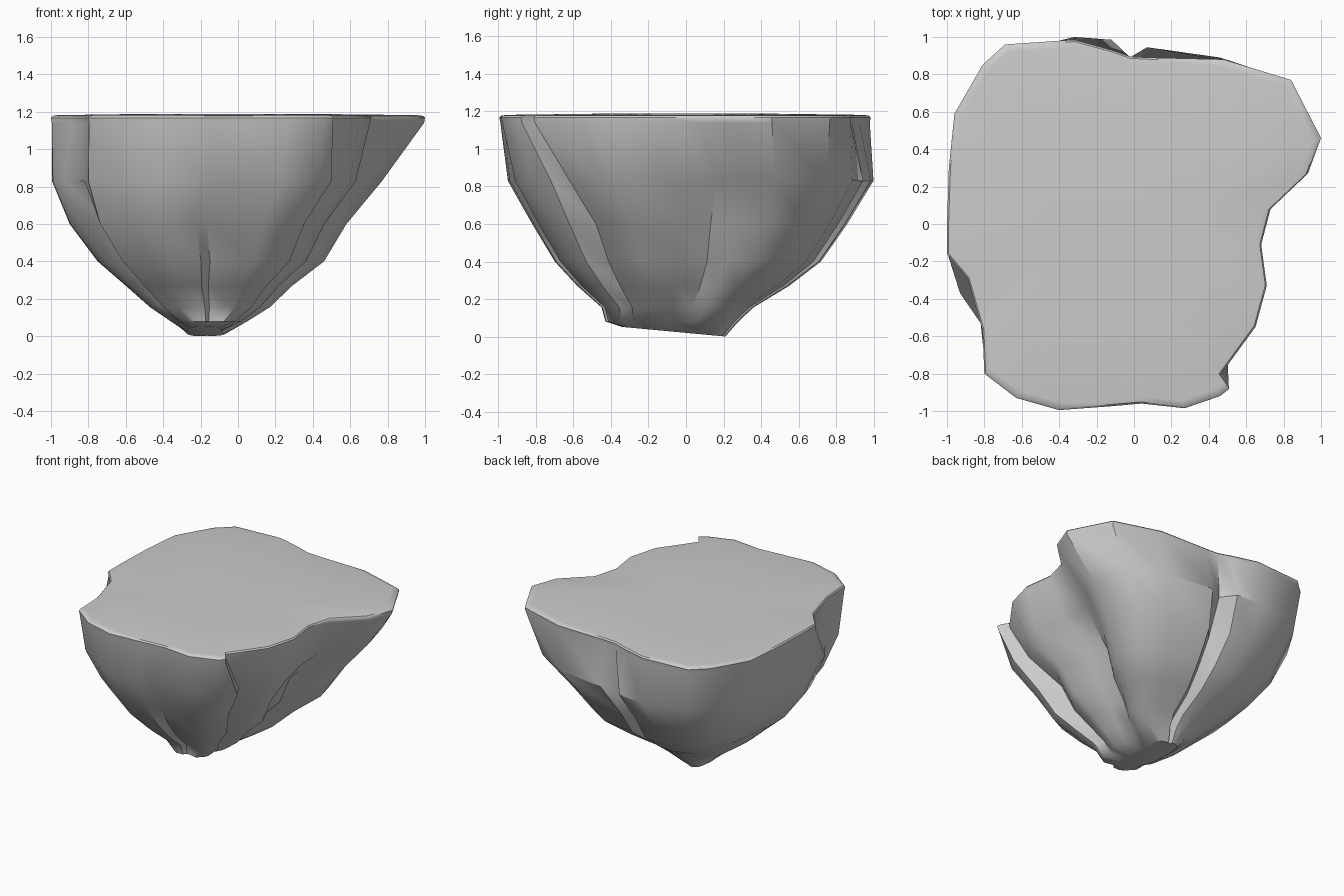
import bpy, bmesh

if "Cube" in bpy.data.objects:
    bpy.data.objects.remove(bpy.data.objects["Cube"])

# Rim outline seen from above (counter-clockwise) and the matching outline at mid height
RIM = [(1, .46), (.84, .77), (.48, .88), (.07, .89), (-.02, .895), (-.12, .93), (-.32, .985),
       (-.69, .96), (-.81, .85), (-.96, .59), (-.99, .3), (-1, 0), (-1, -.16), (-.89, -.29),
       (-.81, -.57), (-.8, -.8), (-.63, -.93), (-.4, -.995), (-.13, -.975), (.04, -.96),
       (.27, -.985), (.46, -.92), (.51, -.88), (.46, -.81), (.65, -.55), (.71, -.33),
       (.68, -.11), (.73, .08), (.93, .27)]
MID = [(.77, .48), (.7, .75), (.46, .89), (.07, .945), (-.04, .88), (-.12, .985), (-.32, 1),
       (-.64, .92), (-.78, .8), (-.92, .57), (-.96, .3), (-.995, 0), (-.99, -.18), (-.93, -.37),
       (-.82, -.53), (-.8, -.72), (-.58, -.88), (-.4, -.95), (-.19, -.94), (-.12, -.91),
       (.24, -.91), (.43, -.82), (.5, -.72), (.44, -.62), (.6, -.46), (.63, -.3),
       (.58, -.05), (.57, .16), (.67, .3)]
# Lower rings: z, x min, x max, y min, y max
LOWER = [(.6, -.9, .58, -.82, .86), (.4, -.75, .46, -.7, .72), (.27, -.6, .29, -.58, .55),
         (.155, -.47, .17, -.45, .36), (.08, -.36, .05, -.43, .28)]
# Outline points that form grooves, with how far each is pushed inward lower down
GROOVES = {4: .9, 14: .9, 19: .95, 23: .9, 24: .93, 26: .92, 27: .9}
# Points of the right-hand ridge, which keeps towards the back as it descends
RIDGE = {0, 27, 28}


def scaled(outline, s):
    return [(-.1 + (x + .1) * s, y * s) for x, y in outline]


def fitted(x0, x1, y0, y1, groove=True):
    """Mid outline squeezed into the given extents, grooves deepened."""
    cx, cy, pts = (x0 + x1) / 2, (y0 + y1) / 2, []
    for i, (x, y) in enumerate(MID):
        px = x0 + (x + .995) / 1.765 * (x1 - x0)
        py = y0 + (y + .95) / 1.95 * (y1 - y0)
        g = GROOVES.get(i, 1) if groove else 1
        shift = .05 * (1 - (y1 - y0) / 1.95) if groove and i in RIDGE else 0
        pts.append((cx + (px - cx) * g, cy + (py - cy) * g + shift))
    return pts


bm = bmesh.new()


def ring(points, z):
    return [bm.verts.new((x, y, z(y) if callable(z) else z)) for x, y in points]


# Flat top, rounded rim and rock sides as one stack of rings
rings = [ring(scaled(RIM, .5), 1.188), ring(scaled(RIM, .96), 1.182),
         ring(scaled(RIM, .99), 1.178), ring(scaled(RIM, 1), 1.168),
         ring(scaled(RIM, .995), 1.14), ring(MID, .83)]
rings += [ring(fitted(*ext), z) for z, *ext in LOWER]
# Slanted foot that touches the ground at the back
rings.append(ring(fitted(-.28, -.07, -.34, .21, False), lambda y: .052 - .093 * (y + .35)))

n = len(RIM)
for a, b in zip(rings, rings[1:]):
    for i in range(n):
        j = (i + 1) % n
        bm.faces.new((a[i], b[i], b[j], a[j]))
bm.faces.new(rings[0])
bm.faces.new(rings[-1][::-1])
bmesh.ops.recalc_face_normals(bm, faces=bm.faces)

mesh = bpy.data.meshes.new("floating_rock")
bm.to_mesh(mesh)
bm.free()
rock = bpy.data.objects.new("floating_rock", mesh)
bpy.context.collection.objects.link(rock)

# Smooth rock with sharp creases
bpy.context.view_layer.objects.active = rock
rock.select_set(True)
bpy.ops.object.shade_smooth_by_angle(angle=0.65)
